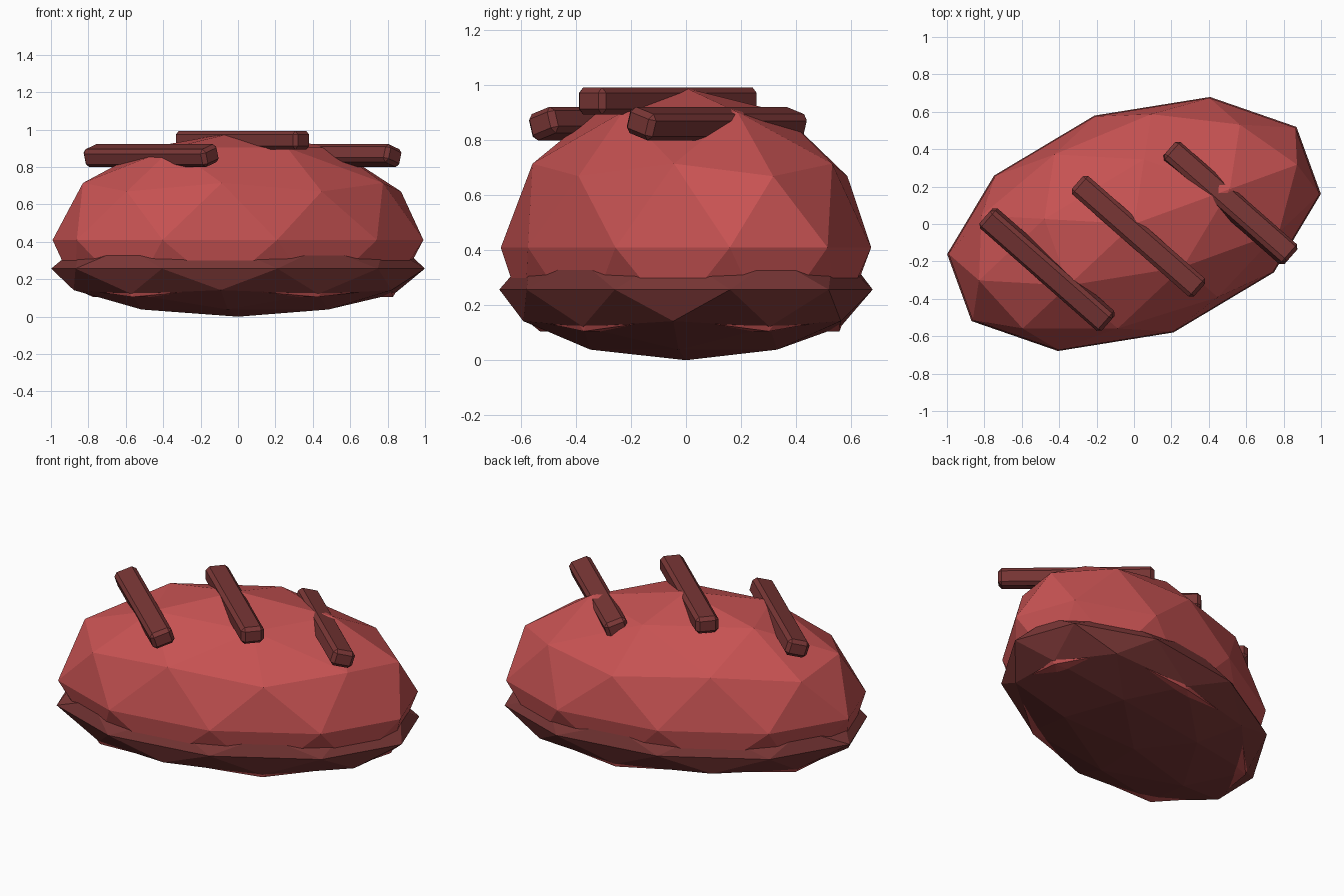
import bpy, math
from mathutils import Matrix

if "Cube" in bpy.data.objects:
    bpy.data.objects.remove(bpy.data.objects["Cube"])


def material(name, rgb):
    m = bpy.data.materials.new(name)
    m.use_nodes = True
    m.diffuse_color = (*rgb, 1)
    m.node_tree.nodes["Principled BSDF"].inputs["Base Color"].default_value = (*rgb, 1)
    return m


red = material("loaf red", (0.57, 0.085, 0.085))
dark = material("dark crust red", (0.19, 0.037, 0.036))
TURN = Matrix.Rotation(math.radians(20), 4, "Z")


# Faceted, turned ellipsoid; vertices below floor are flattened onto it
def ellipsoid(name, radii, height, mat, floor=0.0):
    bpy.ops.mesh.primitive_ico_sphere_add(subdivisions=2, radius=1)
    ob = bpy.context.object
    ob.name = name
    ob.data.transform(Matrix.Translation((0, 0, height)) @ TURN @ Matrix.Diagonal((*radii, 1)))
    for v in ob.data.vertices:
        v.co.z = max(v.co.z, floor)
    ob.data.materials.append(mat)
    return ob


# Loaf and bottom crust
ellipsoid("loaf", (1.037, 0.612, 0.58), 0.41, red, floor=0.105)
ellipsoid("bottom_crust", (1.045, 0.617, 0.257), 0.257, dark)


# Chamfered strips lying across the top, the outer two rolled outward
def strip(name, side, height):
    bpy.ops.mesh.primitive_cube_add(size=1)
    ob = bpy.context.object
    ob.name = name
    ob.data.transform(Matrix.Diagonal((0.13, 0.87, 0.1, 1)))
    ob.location = TURN @ Matrix.Translation((0.52 * side, -0.07, height)).translation
    ob.rotation_euler = (0, 0.3 * side, math.radians(48.7))
    bevel = ob.modifiers.new("chamfer", "BEVEL")
    bevel.width = 0.02
    bevel.segments = 1
    ob.data.materials.append(dark)


strip("right_strip", -1, 0.861)
strip("middle_strip", 0, 0.943)
strip("left_strip", 1, 0.861)
